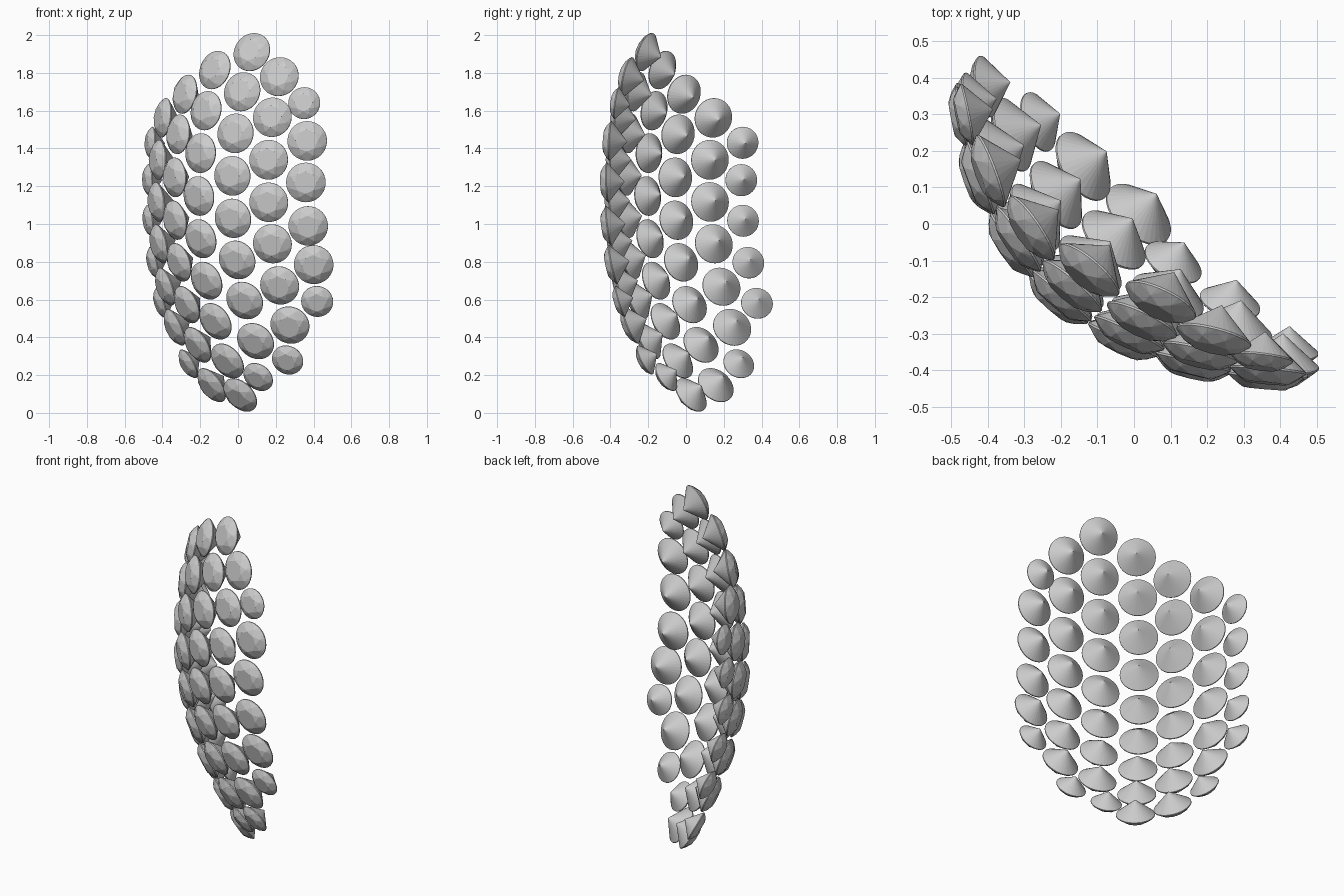
import bpy, bmesh
from math import sin, cos, pi, sqrt
from mathutils import Vector

if "Cube" in bpy.data.objects:
    bpy.data.objects.remove(bpy.data.objects["Cube"])

# Curved patch the stones are set on: u runs sideways, v is the outward bulge
A, B, C, V0, Z0 = -0.075, 0.70, 0.275, 0.29, 1.17
Z_TILT = 1.31          # height at which stones face level
S = 1 / sqrt(2)


def to_world(u, v, z):
    return Vector(((u - v) * S, -(u + v) * S, z))


def surface(u, z):
    v = V0 + A * u - B * u * u - C * (z - Z0) ** 2
    normal = to_world(2 * B * u - A, 1, 2 * C * (z - Z_TILT)).normalized()
    return to_world(u, v, z), normal


# Round brilliant cut stone of girdle radius 1
def brilliant_mesh():
    bm = bmesh.new()

    def ring(n, r, z, shift=0.0):
        return [bm.verts.new((r * cos(2 * pi * (i + shift) / n),
                              r * sin(2 * pi * (i + shift) / n), z)) for i in range(n)]

    table = ring(8, 0.56, 0.34)
    mid = ring(8, 0.80, 0.215, 0.5)
    top = ring(32, 1.0, 0.025)
    low = ring(32, 1.0, -0.025)
    culet = bm.verts.new((0, 0, -0.86))
    bm.faces.new(table)
    for i in range(8):
        j = (i + 1) % 8
        bm.faces.new((table[i], mid[i], table[j]))                      # star
        bm.faces.new((table[i], mid[i - 1], top[4 * i], mid[i]))        # bezel kite
        for k in range(4):                                              # upper halves
            bm.faces.new((mid[i], top[4 * i + k], top[(4 * i + k + 1) % 32]))
    for i in range(32):
        j = (i + 1) % 32
        bm.faces.new((top[i], low[i], low[j], top[j]))                  # girdle
        bm.faces.new((low[i], culet, low[j]))                           # pavilion
    bmesh.ops.recalc_face_normals(bm, faces=bm.faces)
    mesh = bpy.data.meshes.new("brilliant_stone")
    bm.to_mesh(mesh)
    bm.free()
    return mesh


stone = brilliant_mesh()


def place(name, u, z, r):
    pos, normal = surface(u, z)
    ob = bpy.data.objects.new(name, stone)
    ob.location = pos
    ob.rotation_euler = normal.to_track_quat('Z', 'Y').to_euler()
    ob.scale = (r, r, r)
    bpy.context.collection.objects.link(ob)


# Columns of stones: u at top, u at bottom, radius, heights
BIG, SMALL = 0.105, 0.085
columns = [
    (0.542, 0.557, BIG, (1.44, 1.22, 0.99, 0.785)),
    (0.372, 0.40, BIG, (1.78, 1.565, 1.34, 1.115, 0.895, 0.675, 0.465)),
    (0.200, 0.205, BIG, (1.91, 1.70, 1.48, 1.255, 1.03, 0.81, 0.595, 0.38)),
    (0.002, -0.01, BIG, (1.815, 1.60, 1.375, 1.148, 0.922, 0.70, 0.485, 0.275, 0.095)),
    (-0.19, -0.21, BIG, (1.687, 1.475, 1.247, 1.02, 0.797, 0.573, 0.36, 0.147)),
    (-0.38, -0.408, BIG, (1.562, 1.34, 1.117, 0.895, 0.668, 0.453)),
    (-0.535, -0.553, SMALL, (1.43, 1.232, 1.017, 0.795, 0.58)),
]
for c, (u0, u1, r, heights) in enumerate(columns):
    for i, z in enumerate(heights):
        t = i / (len(heights) - 1)
        place(f"stone_column_{c + 1}_{i + 1}", u0 + (u1 - u0) * t, z, r)

# Small filler stones along the edge
for i, (u, z) in enumerate([(0.507, 1.64), (0.543, 0.59), (0.338, 0.28), (0.15, 0.19), (-0.383, 0.26)]):
    place(f"edge_stone_{i + 1}", u, z, SMALL)
